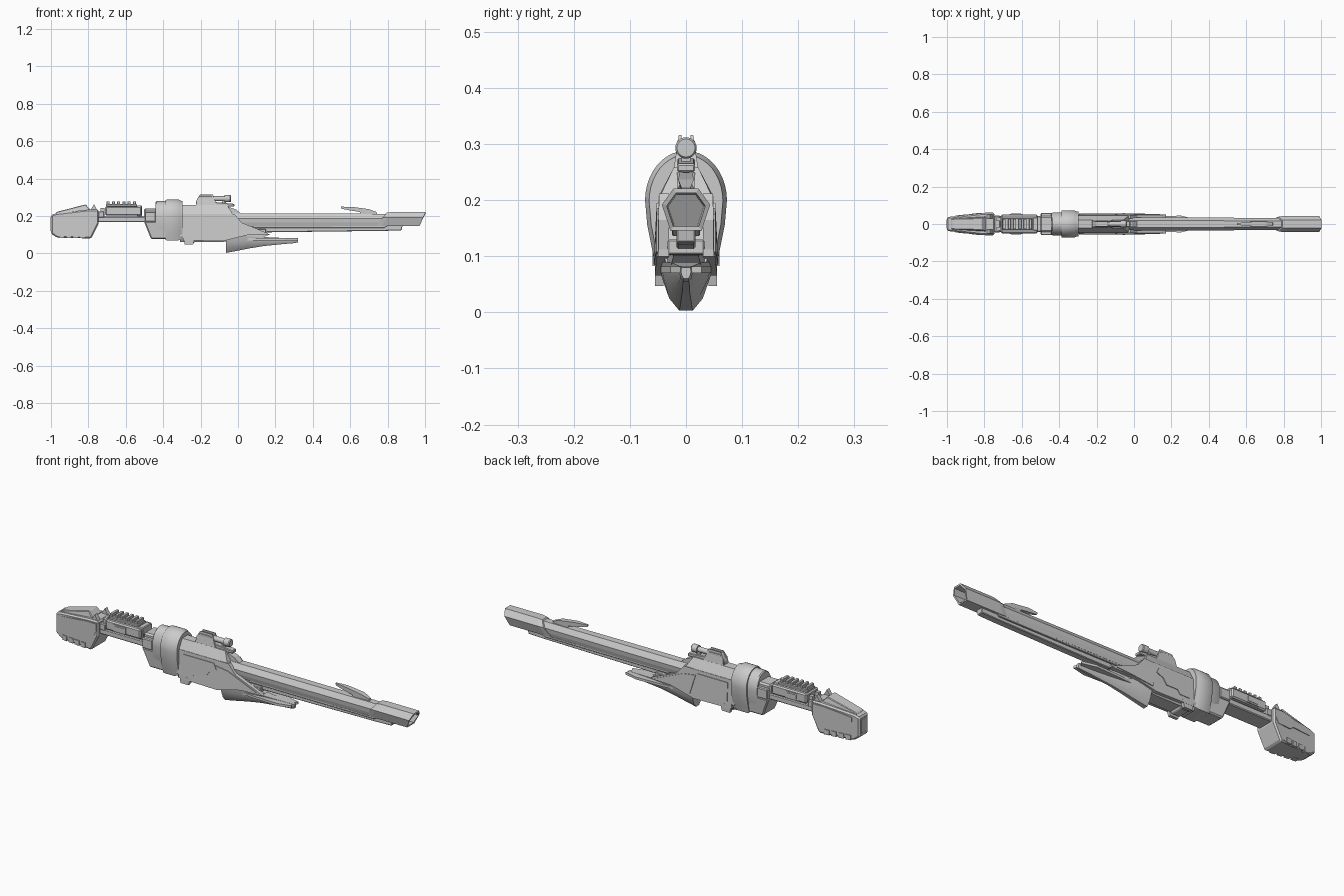
import bpy, bmesh, math

if "Cube" in bpy.data.objects:
    bpy.data.objects.remove(bpy.data.objects["Cube"])


def finish(name, bm, mirror=False, bevel=0.0, smooth=0):
    bmesh.ops.recalc_face_normals(bm, faces=bm.faces)
    me = bpy.data.meshes.new(name)
    bm.to_mesh(me)
    bm.free()
    ob = bpy.data.objects.new(name, me)
    bpy.context.collection.objects.link(ob)
    if mirror:
        m = ob.modifiers.new("mirror", 'MIRROR')
        m.use_axis = (False, True, False)
        m.use_mirror_merge = False
    if bevel:
        b = ob.modifiers.new("bevel", 'BEVEL')
        b.width, b.segments, b.limit_method = bevel, 1, 'ANGLE'
    if smooth:
        bpy.ops.object.select_all(action='DESELECT')
        ob.select_set(True)
        bpy.context.view_layer.objects.active = ob
        bpy.ops.object.shade_smooth_by_angle(angle=math.radians(smooth))
    return ob


def section(x, half, shear=0.0, s=1.0, sz=None, zc=0.18):
    """Closed y-z ring mirrored from its +y half (listed top to bottom)."""
    sz = s if sz is None else sz
    pts = [(y, z) for y, z in half] + [(-y, z) for y, z in reversed(half) if y > 1e-5]
    return [(x + shear * (z - zc), y * s, zc + (z - zc) * sz) for y, z in pts]


def loft(name, rings, **kw):
    bm = bmesh.new()
    vs = [[bm.verts.new(p) for p in r] for r in rings]
    n = len(vs[0])
    for a, b in zip(vs, vs[1:]):
        for i in range(n):
            j = (i + 1) % n
            bm.faces.new((a[i], a[j], b[j], b[i]))
    bm.faces.new(vs[0])
    bm.faces.new(vs[-1])
    return finish(name, bm, **kw)


def prism(name, pts, outer, inner=None, **kw):
    """x-z profile extruded in y; outer may be a function of (x, z)."""
    f = outer if callable(outer) else (lambda x, z: outer)
    g = (lambda x, z: -f(x, z)) if inner is None else inner if callable(inner) else (lambda x, z: inner)
    return loft(name, [[(x, g(x, z), z) for x, z in pts],
                       [(x, f(x, z), z) for x, z in pts]], **kw)


def box(name, x0, x1, z0, z1, outer, inner=None, **kw):
    return prism(name, [(x0, z0), (x1, z0), (x1, z1), (x0, z1)], outer, inner,
                 mirror=inner is not None, **kw)


# --- Shoulder stock ---
stock_w = lambda x, z: 0.037 + 0.022 * min(1, (x + 1) / 0.2)
prism("stock_body", [(-1, .205), (-1, .107), (-.97, .085), (-.785, .08), (-.745, .16),
                     (-.745, .235), (-.80, .235), (-.97, .215)], stock_w, bevel=.007)
prism("stock_cheek_rest", [(-.98, .212), (-.97, .222), (-.815, .262), (-.79, .235), (-.80, .22)],
      lambda x, z: (.026 + .08 * (x + 1)) * (1 - 5 * max(0, z - .22)), bevel=.003)
prism("stock_spike", [(-.79, .23), (-.77, .263), (-.757, .24), (-.75, .23)], .05, .03, mirror=True)
prism("stock_side_panel", [(-.96, .175), (-.86, .175), (-.84, .16), (-.77, .16), (-.755, .185),
                           (-.755, .222), (-.81, .222), (-.96, .2)],
      lambda x, z: stock_w(x, z) + .002, .02, mirror=True)
for i in range(4):
    x = -.955 + i * .037
    box(f"stock_foot_{i}", x, x + .026, .083, .108, lambda x, z: stock_w(x, z) + .003, .02)
box("butt_pad", -1.003, -.98, .12, .195, .026, bevel=.003)

# --- Rear beam, power block and toothed rail ---
box("rear_beam", -.76, -.43, .168, .197, .042, bevel=.004)
box("stock_collar", -.747, -.715, .19, .225, .045, bevel=.004)
box("collar_fin", -.735, -.715, .22, .243, .035, .015)
box("power_block", -.71, -.515, .203, .252, .05, bevel=.006)
box("power_window_frame", -.665, -.595, .207, .243, .053, .04)
box("power_window", -.657, -.603, .214, .236, .055, .04)
box("rail_base", -.705, -.54, .25, .264, .033, bevel=.003)
for i in range(6):
    x = -.702 + i * .028
    box(f"rail_tooth_{i}", x, x + .016, .26, .279, .028, bevel=.002)
box("block_latch", -.54, -.512, .197, .256, .036, bevel=.004)

# --- Rear housing and rounded ring ---
box("rear_coupler", -.503, -.43, .165, .24, .042, bevel=.008)
box("coupler_side", -.498, -.44, .17, .222, .06, .035, bevel=.004)
prism("rear_housing", [(-.503, .172), (-.465, .077), (-.30, .077), (-.30, .17)],
      lambda x, z: .048 + .1 * (z - .077), bevel=.006)
egg = [(.073 * math.sin(math.radians(a)), .20 + .088 * math.cos(math.radians(a)))
       for a in range(0, 91, 9)] + [(.069, .155), (.06, .11), (.05, .07)]
loft("ring_rear", [section(-.44, egg, s=.80, sz=.88), section(-.435, egg, s=.84, sz=.92),
                   section(-.375, egg, s=.86, sz=.93)], smooth=35)
loft("ring_front", [section(-.388, egg, s=.96, sz=.97), section(-.382, egg), section(-.318, egg),
                    section(-.31, egg, s=.93, sz=.95), section(-.298, egg, s=.9, sz=.93)], smooth=35)

# --- Receiver ---
body = [(.022, .258), (.046, .212), (.052, .09), (.034, .06)]
loft("receiver", [section(-.31, body), section(-.09, body),
                  section(-.01, [(.022, .258), (.044, .212), (.048, .12), (.034, .085)], shear=-.6)])
side_w = lambda x, z: .049 + .05 * (.2 - z) - .02 * max(0, x + .05)
prism("receiver_side_plate", [(-.295, .212), (-.02, .212), (.02, .165), (.15, .112), (.17, .1),
                              (.05, .098), (-.08, .066), (-.295, .07)], side_w, .03, mirror=True)
prism("receiver_raised_panel", [(-.27, .195), (-.10, .195), (-.085, .165), (-.12, .15),
                                (-.14, .12), (-.2, .12), (-.215, .1), (-.27, .1)],
      lambda x, z: side_w(x, z) + .003, .04, mirror=True)
prism("front_wing_panel", [(-.09, .185), (-.02, .175), (.14, .108), (.05, .1), (-.06, .085)],
      lambda x, z: side_w(x, z) + .003, .03, mirror=True)
prism("receiver_foot", [(-.29, .085), (-.285, .047), (-.24, .047), (-.23, .085)], .055, .04, mirror=True)
prism("belly", [(-.29, .09), (-.285, .05), (-.24, .05), (-.23, .064), (-.08, .064),
                (.04, .1), (.15, .103), (.15, .13), (-.29, .13)], .033, bevel=.003)
prism("top_wedge", [(-.06, .21), (-.06, .252), (-.01, .235), (.02, .21)], .016)

# --- Lower horn ---
horn = [(-.065, [(.047, .089), (.043, .062), (.03, .025), (.012, .003)]),
        (-.01, [(.045, .09), (.04, .06), (.025, .03), (.01, .013)]),
        (.06, [(.036, .09), (.031, .065), (.02, .04), (.008, .027)]),
        (.14, [(.024, .088), (.022, .07), (.015, .05), (.006, .04)]),
        (.24, [(.013, .083), (.014, .072), (.011, .058), (.006, .05)]),
        (.30, [(.011, .083), (.012, .072), (.01, .062), (.005, .055)]),
        (.32, [(.008, .08), (.009, .072), (.007, .065), (.004, .06)])]
loft("horn", [section(x, h) for x, h in horn], smooth=30)
wing = [(.0, .03), (.12, .04), (.25, .045), (.32, .028), (.31, .008), (.02, .01)]
loft("horn_wing", [[(x, y, z) for x, y in wing] for z in (.07, .082)], mirror=True)
prism("horn_root", [(-.06, .085), (.13, .085), (.17, .102), (-.06, .102)],
      lambda x, z: .042 - .12 * max(0, x))

# --- Barrel, under rail and hollow muzzle ---
tube = [(.018, .213), (.035, .187), (.032, .165), (.026, .145)]
loft("barrel", [section(-.03, tube), section(.3, tube), section(.82, tube, s=.9, sz=.97)])
prism("barrel_under_rail", [(.05, .15), (.05, .108), (.15, .113), (.79, .121), (.875, .124),
                            (.88, .15)], .017, bevel=.003)
prism("barrel_side_rail", [(.08, .148), (.08, .136), (.78, .136), (.80, .148)], .025, bevel=.002)
hexa = [(.022, .221), (.043, .192), (.028, .146)]
loft("muzzle", [section(.765, hexa, .7, .92), section(.79, hexa, .7), section(.985, hexa, .42),
                section(.985, hexa, .42, .80, .80), section(.90, hexa, .42, .74, .74)])

# --- Foresight blade ---
prism("foresight_blade", [(.55, .25), (.553, .239), (.60, .23), (.65, .222), (.66, .208), (.745, .208),
                          (.74, .222), (.70, .237), (.61, .249)],
      lambda x, z: .004 + .01 * max(0, min(1, (x - .55) / .08, (.76 - x) / .05)))

# --- Scope ---
prism("scope_mount", [(-.225, .25), (-.225, .275), (-.205, .308), (-.14, .308), (-.125, .275),
                      (-.02, .265), (-.02, .25)], .016, bevel=.003)
prism("scope_cheek", [(-.225, .255), (-.22, .29), (-.203, .316), (-.135, .316), (-.12, .275),
                      (-.11, .255)], lambda x, z: .022 - .15 * (z - .255), .008, mirror=True)
box("scope_post", -.085, -.065, .255, .285, .008)
disc = [(math.sin(math.radians(a)), math.cos(math.radians(a))) for a in range(0, 181, 15)]
disc = [(max(0, y), z) for y, z in disc]
loft("scope_tube", [[(x, y * r, .293 + z * r) for _, y, z in section(0, disc, zc=0)]
                    for x, r in ((-.14, .013), (-.072, .013), (-.071, .019), (-.042, .019),
                                 (-.038, .016))], smooth=35)
